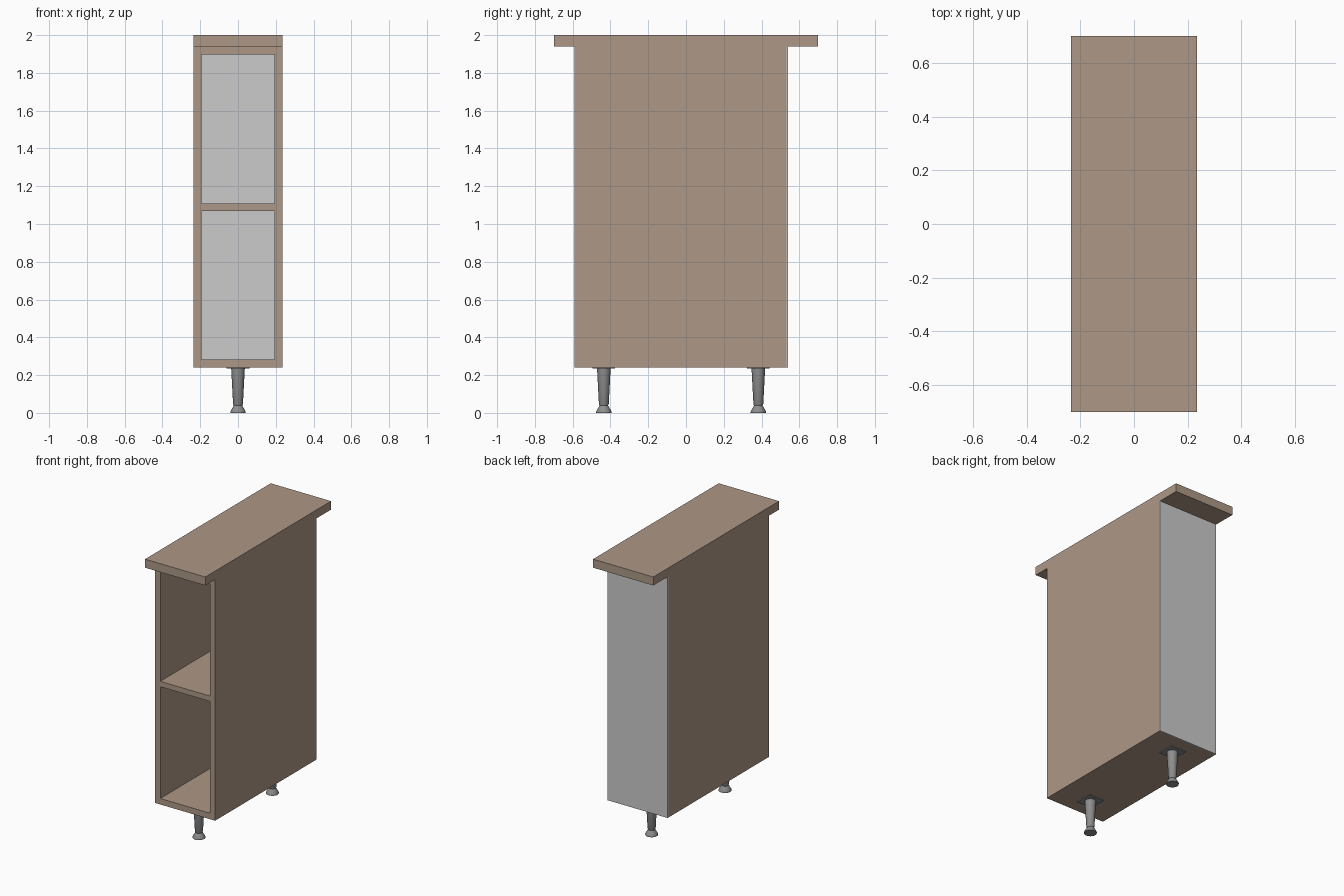
import bpy, bmesh, math

if "Cube" in bpy.data.objects:
    bpy.data.objects.remove(bpy.data.objects["Cube"])


def material(name, rgb):
    m = bpy.data.materials.new(name)
    m.diffuse_color = (*rgb, 1)
    m.use_nodes = True
    m.node_tree.nodes["Principled BSDF"].inputs["Base Color"].default_value = m.diffuse_color
    return m


WOOD = material("light brown wood", (0.42, 0.315, 0.24))
BACK = material("pale grey board", (0.60, 0.60, 0.60))
METAL = material("mid grey metal", (0.27, 0.27, 0.27))


def finish(name, bm, mat):
    bmesh.ops.recalc_face_normals(bm, faces=bm.faces)
    me = bpy.data.meshes.new(name)
    bm.to_mesh(me)
    bm.free()
    me.materials.append(mat)
    ob = bpy.data.objects.new(name, me)
    bpy.context.collection.objects.link(ob)
    return ob


def box(name, x, y, z, mat):
    bm = bmesh.new()
    bmesh.ops.create_cube(bm, size=1)
    for v in bm.verts:
        v.co = [r[0] if c < 0 else r[1] for c, r in zip(v.co, (x, y, z))]
    return finish(name, bm, mat)


def lathe(name, y, profile, mat, sides=24):
    bm = bmesh.new()
    rings = [[bm.verts.new((r * math.cos(2 * math.pi * i / sides),
                            y + r * math.sin(2 * math.pi * i / sides), z))
              for i in range(sides)] for r, z in profile]
    for a, b in zip(rings, rings[1:]):
        for i in range(sides):
            j = (i + 1) % sides
            bm.faces.new((a[i], a[j], b[j], b[i]))
    bm.faces.new(rings[0])
    bm.faces.new(rings[-1])
    ob = finish(name, bm, mat)
    bpy.context.view_layer.objects.active = ob
    ob.select_set(True)
    bpy.ops.object.shade_smooth_by_angle(angle=math.radians(30))
    ob.select_set(False)


W, T = 0.235, 0.042            # half width, board thickness
DEPTH = (-0.59, 0.532)
INNER = (-W + T, W - T)

# Carcass: sides, then horizontal boards between them
box("left_side", (-W, -W + T), DEPTH, (0.24, 1.94), WOOD)
box("right_side", (W - T, W), DEPTH, (0.24, 1.94), WOOD)
for name, z0, z1 in (("bottom_board", 0.24, 0.282), ("shelf", 1.07, 1.108),
                     ("top_board", 1.898, 1.94)):
    box(name, INNER, DEPTH, (z0, z1), WOOD)

# Thin back panel and overhanging worktop
box("back_panel", (-W, W), (0.532, 0.54), (0.24, 1.94), BACK)
box("worktop", (-W, W), (-0.70, 0.70), (1.94, 2.0), WOOD)

# Tapered legs with mounting plate and flared foot
FOOT = [(0.041, 0), (0.041, 0.006), (0.036, 0.016), (0.024, 0.036), (0.021, 0.04)]
SHAFT = [(0.022, 0.038), (0.026, 0.046), (0.036, 0.235)]
for label, y in (("front", -0.435), ("back", 0.383)):
    box(label + "_leg_plate", (-0.06, 0.06), (y - 0.06, y + 0.06), (0.234, 0.24), METAL)
    lathe(label + "_leg_foot", y, FOOT, METAL)
    lathe(label + "_leg_shaft", y, SHAFT, METAL)
